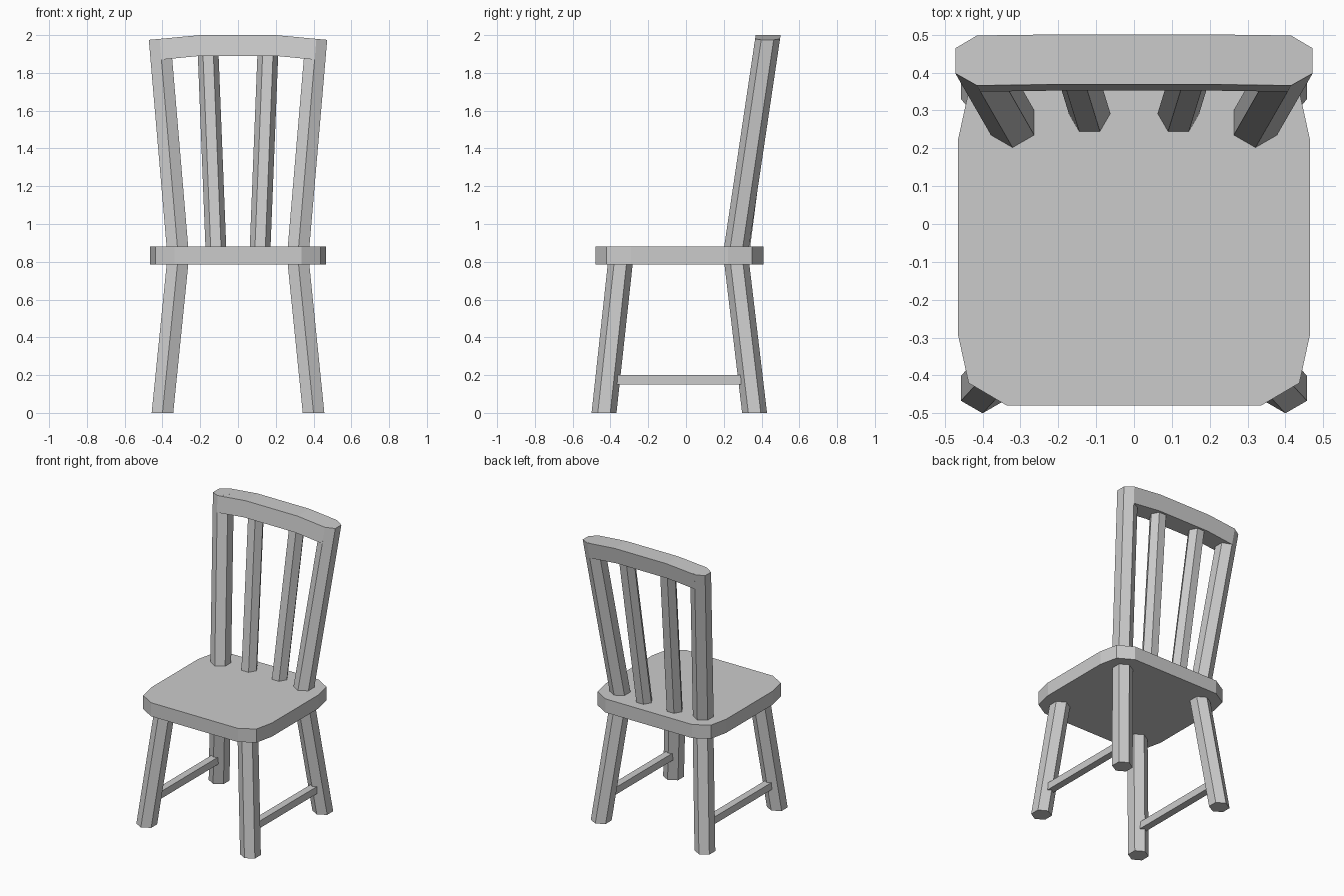
import bpy
from math import cos, sin, pi

if "Cube" in bpy.data.objects:
    bpy.data.objects.remove(bpy.data.objects["Cube"])


def make_mesh(name, verts, faces):
    me = bpy.data.meshes.new(name)
    me.from_pydata(verts, [], faces)
    me.update()
    ob = bpy.data.objects.new(name, me)
    bpy.context.collection.objects.link(ob)
    return ob


def loft(name, lower, upper):
    """Closed solid between two matching counter-clockwise rings."""
    n = len(lower)
    sides = [(i, (i + 1) % n, n + (i + 1) % n, n + i) for i in range(n)]
    caps = [tuple(reversed(range(n))), tuple(range(n, 2 * n))]
    return make_mesh(name, lower + upper, sides + caps)


def hexagon(c, r, start):
    return [(c[0] + r * cos(start + i * pi / 3),
             c[1] + r * sin(start + i * pi / 3), c[2]) for i in range(6)]


def hex_bar(name, a, b, r, start):
    return loft(name, hexagon(a, r, start), hexagon(b, r, start))


def back_y(z):
    """Centre line of the raked back."""
    return 0.268 + 0.149 * (z - 0.88)


R = 0.066

# Seat with clipped corners
quarter = [(0.465, 0.257), (0.437, 0.385), (0.335, 0.445)]
half = quarter + [(-x, y) for x, y in reversed(quarter)]
outline = half + [(-x, -y) for x, y in half]
loft("seat", [(x, y - 0.035, 0.785) for x, y in outline],
     [(x, y - 0.035, 0.88) for x, y in outline])

for s, side in ((-1, "left"), (1, "right")):
    # Splayed legs
    hex_bar("front_leg_" + side, (s * 0.40, -0.434, 0), (s * 0.32, -0.348, 0.79), R, pi / 6)
    hex_bar("back_leg_" + side, (s * 0.40, 0.363, 0), (s * 0.32, 0.269, 0.79), R, pi / 6)

    # Side stretcher
    x, w = s * 0.382, 0.025
    ring = [(x - w, -0.40), (x + w, -0.40), (x + w, 0.33), (x - w, 0.33)]
    loft("stretcher_" + side, [(px, py, 0.15) for px, py in ring],
         [(px, py, 0.20) for px, py in ring])

    # Back post, its top cut to follow the rail's slope
    low = hexagon((s * 0.32, back_y(0.87), 0.87), R, pi / 6)
    top = []
    for px, py, _ in hexagon((s * 0.415, 0, 0), R, pi / 6):
        z = 2.0 - 0.0926 * (abs(px) - 0.2)
        top.append((px, py + back_y(z), z))
    loft("back_post_" + side, low, top)

    # Back spindle
    hex_bar("spindle_" + side, (s * 0.117, 0.291, 0.87), (s * 0.158, 0.424, 1.90), 0.055, 0)

# Arched top rail, flush with the front and back edges of the posts
profile = [(-0.406, 1.87), (-0.2, 1.89), (0.2, 1.89), (0.406, 1.87),
           (0.415, 1.98), (0.2, 2.0), (-0.2, 2.0), (-0.415, 1.98)]
loft("top_rail", [(x, back_y(z) + R, z) for x, z in reversed(profile)],
     [(x, back_y(z) - R, z) for x, z in reversed(profile)])
bpy.data.objects["top_rail"].data.flip_normals()
